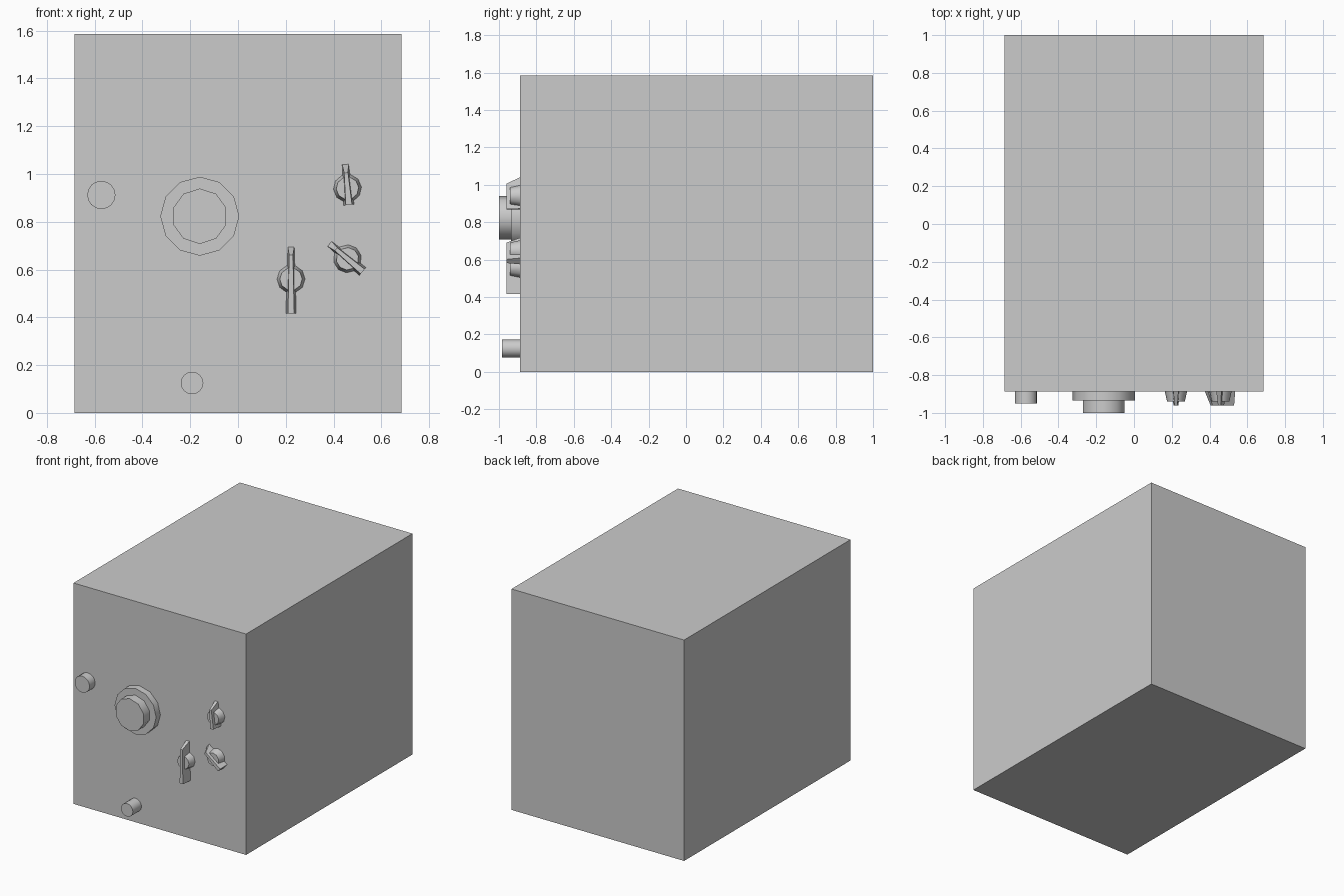
import bpy, bmesh
from math import radians, pi
from mathutils import Matrix

if "Cube" in bpy.data.objects:
    bpy.data.objects.remove(bpy.data.objects["Cube"])

FACE = -0.887  # y of the front panel
SINK = 0.01    # how far parts are set into the panel


def add_object(name, bm, loc, spin=0.0, smooth=False):
    bmesh.ops.recalc_face_normals(bm, faces=bm.faces)
    mesh = bpy.data.meshes.new(name)
    bm.to_mesh(mesh)
    bm.free()
    obj = bpy.data.objects.new(name, mesh)
    obj.location = loc
    obj.rotation_euler = (0, -radians(spin), 0)
    bpy.context.collection.objects.link(obj)
    if smooth:
        bpy.ops.object.select_all(action='DESELECT')
        obj.select_set(True)
        bpy.context.view_layer.objects.active = obj
        bpy.ops.object.shade_smooth_by_angle(angle=radians(40))
    return obj


def disc(name, x, z, r_base, r_tip, back, front, sides, turn=0.0, spin=0.0):
    """Round part standing out from the panel along -y."""
    bm = bmesh.new()
    bmesh.ops.create_cone(bm, cap_ends=True, segments=sides, radius1=r_base,
                          radius2=r_tip, depth=back - front)
    bmesh.ops.rotate(bm, verts=bm.verts, matrix=Matrix.Rotation(turn, 3, 'Z'))
    bmesh.ops.rotate(bm, verts=bm.verts, matrix=Matrix.Rotation(pi / 2, 3, 'X'))
    return add_object(name, bm, (x, (back + front) / 2, z), spin, True)


def pointer_knob(name, x, z, tip, tail, spin):
    """Tapered round skirt with a wedge-shaped pointer blade across it."""
    disc(name + "_skirt", x, z, 0.061, 0.047, FACE + SINK, -0.94, 10, pi / 10, spin)
    bm = bmesh.new()
    # (half width, distance along blade) at the panel and at the outer edge
    rings = [(SINK, 0.023, 0.014, tip), (-0.073, 0.013, 0.008, tip - 0.04)]
    loops = []
    for y, w_tail, w_tip, end in rings:
        loops.append([bm.verts.new((u, y, v)) for u, v in
                      ((-w_tail, -tail), (w_tail, -tail), (w_tip, end), (-w_tip, end))])
    a, b = loops
    bm.faces.new(a)
    bm.faces.new(b)
    for i in range(4):
        j = (i + 1) % 4
        bm.faces.new((a[i], a[j], b[j], b[i]))
    add_object(name + "_pointer", bm, (x, FACE, z), spin)


# Cabinet
bm = bmesh.new()
bmesh.ops.create_cube(bm, size=1)
bmesh.ops.scale(bm, verts=bm.verts, vec=(1.37, 1 - FACE, 1.585))
add_object("cabinet", bm, (0, (1 + FACE) / 2, 1.585 / 2))

# Stepped main dial
disc("dial_base", -0.16, 0.823, 0.165, 0.165, FACE + SINK, -0.935, 12)
disc("dial_grip", -0.16, 0.823, 0.116, 0.116, -0.93, -1.0, 10)

# Push buttons
disc("side_button", -0.572, 0.912, 0.059, 0.059, FACE + SINK, -0.95, 16)
disc("lower_button", -0.192, 0.125, 0.047, 0.047, FACE + SINK, -0.985, 16)

# Pointer knobs
pointer_knob("selector_knob", 0.222, 0.56, 0.14, 0.145, 0)
pointer_knob("upper_knob", 0.458, 0.94, 0.105, 0.07, 5)
pointer_knob("middle_knob", 0.458, 0.645, 0.102, 0.083, 50)
